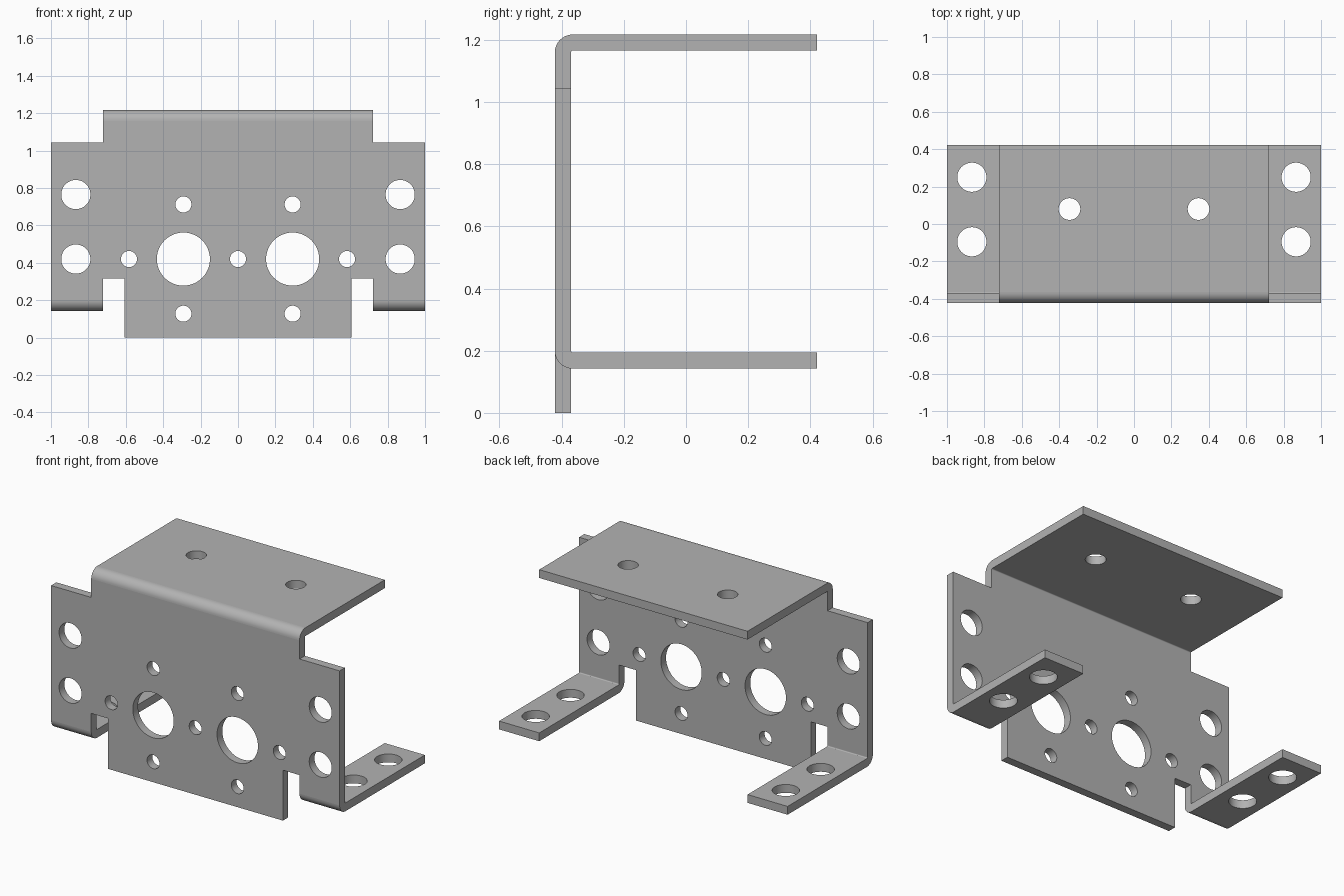
import bpy
import bmesh
from math import pi, sin, cos
from mathutils import Vector

cube = bpy.data.objects.get("Cube")
if cube:
    bpy.data.objects.remove(cube, do_unlink=True)

# Sheet metal dimensions
THICK = 0.052
RADIUS = 0.058          # outer bend radius
FRONT, BACK = -0.422, 0.422
TOP, SHELF = 1.217, 0.142   # outer faces of the top flange and the feet
ARC = RADIUS * pi / 2
BEND_TOP = TOP - RADIUS
BEND_LOW = SHELF + RADIUS
FLANGE = BACK - FRONT - RADIUS
STEPS = 10


def unfold_top(y):
    return BEND_TOP + ARC + y - FRONT - RADIUS


def unfold_low(y):
    return BEND_LOW - ARC - (y - FRONT - RADIUS)


def fold(t, depth):
    """Distance past a bend line -> (y, rise beyond the bend line)."""
    if t <= 0:
        return FRONT + depth, t
    a = min(t / ARC, 1) * pi / 2
    r = RADIUS - depth
    return FRONT + RADIUS - r * cos(a) + max(t - ARC, 0), r * sin(a)


def add_loop(bm, points):
    verts = [bm.verts.new((x, v, 0)) for x, v in points]
    for a, b in zip(verts, verts[1:] + verts[:1]):
        bm.edges.new((a, b))


def add_hole(bm, x, v, radius, count=48):
    add_loop(bm, [(x + radius * cos(2 * pi * i / count),
                   v + radius * sin(2 * pi * i / count)) for i in range(count)])


bm = bmesh.new()

# Flat blank outline, mirrored about the centre
half = [(0.722, unfold_top(BACK)), (0.722, 1.043), (1, 1.043),
        (1, unfold_low(BACK)), (0.722, unfold_low(BACK)),
        (0.722, 0.316), (0.607, 0.316), (0.607, 0)]
add_loop(bm, half + [(-x, v) for x, v in reversed(half)])

# Holes in the plate, feet and top flange
add_hole(bm, 0, 0.42, 0.043)
for s in (-1, 1):
    add_hole(bm, s * 0.292, 0.42, 0.142)
    for x, v in ((0.583, 0.42), (0.292, 0.712), (0.292, 0.128)):
        add_hole(bm, s * x, v, 0.043)
    for v in (0.765, 0.42, unfold_low(0.25), unfold_low(-0.095)):
        add_hole(bm, s * 0.867, v, 0.078)
    add_hole(bm, s * 0.345, unfold_top(0.08), 0.058)

bmesh.ops.triangle_fill(bm, edges=bm.edges[:], use_beauty=True, normal=(0, 0, 1))

# Cut lines across both bends
for i in range(STEPS + 1):
    for v in (BEND_TOP + ARC * i / STEPS, BEND_LOW - ARC * i / STEPS):
        bmesh.ops.bisect_plane(bm, geom=bm.verts[:] + bm.edges[:] + bm.faces[:],
                               plane_co=(0, v, 0), plane_no=(0, 1, 0), dist=1e-6)

# Thicken the blank, then fold it
ext = bmesh.ops.extrude_face_region(bm, geom=bm.faces[:])
bmesh.ops.translate(bm, vec=(0, 0, THICK),
                    verts=[g for g in ext["geom"] if isinstance(g, bmesh.types.BMVert)])
for vert in bm.verts:
    x, v, depth = vert.co
    if v > BEND_TOP:
        y, rise = fold(v - BEND_TOP, depth)
        z = BEND_TOP + rise
    elif v < BEND_LOW and abs(x) > 0.65:
        y, rise = fold(BEND_LOW - v, depth)
        z = BEND_LOW - rise
    else:
        y, z = FRONT + depth, v
    vert.co = Vector((x, y, z))
bmesh.ops.recalc_face_normals(bm, faces=bm.faces[:])

# Smooth only the bends and hole walls; flat sheet stays flat
bm.normal_update()
for face in bm.faces:
    face.smooth = max(abs(c) for c in face.normal) < 0.9999

mesh = bpy.data.meshes.new("bent_bracket")
bm.to_mesh(mesh)
bm.free()
bracket = bpy.data.objects.new("bent_bracket", mesh)
bpy.context.collection.objects.link(bracket)

# Plain grey metal
grey = bpy.data.materials.new("light_grey")
grey.use_nodes = True
colour = (0.45, 0.45, 0.45, 1)
grey.diffuse_color = colour
grey.node_tree.nodes["Principled BSDF"].inputs["Base Color"].default_value = colour
mesh.materials.append(grey)
